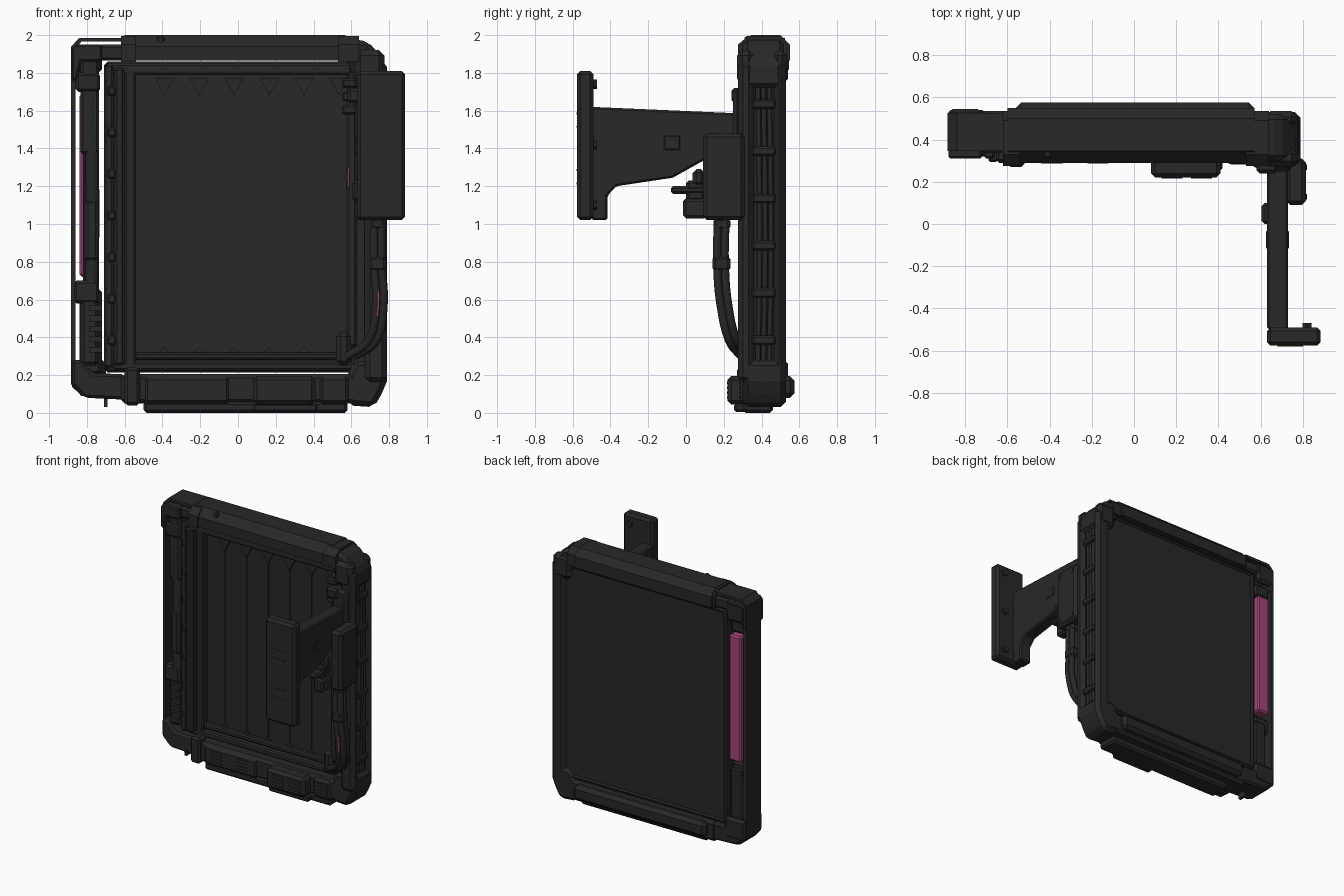
import bpy
import bmesh
from mathutils import Vector

default_cube = bpy.data.objects.get("Cube")
if default_cube:
    bpy.data.objects.remove(default_cube, do_unlink=True)


def make_material(name, red, green, blue):
    material = bpy.data.materials.new(name)
    material.use_nodes = True
    colour = (red, green, blue, 1)
    material.diffuse_color = colour
    material.node_tree.nodes["Principled BSDF"].inputs["Base Color"].default_value = colour
    return material


CHARCOAL = make_material("charcoal", .021, .021, .021)
PINK = make_material("magenta", .36, .06, .18)


def finish(name, mesh_builder, material, bevel=0):
    """Turn a bmesh into a named object with an optional chamfer."""
    bmesh.ops.recalc_face_normals(mesh_builder, faces=mesh_builder.faces)
    mesh = bpy.data.meshes.new(name)
    mesh_builder.to_mesh(mesh)
    mesh_builder.free()
    mesh.materials.append(material)
    part = bpy.data.objects.new(name, mesh)
    bpy.context.collection.objects.link(part)
    if bevel:
        chamfer = part.modifiers.new("chamfer", "BEVEL")
        chamfer.width = bevel
        chamfer.segments = 1
    return part


def prism(name, axis, span, outline, material=CHARCOAL, bevel=0):
    """Extrude an outline along x or y; the outline is (y, z) or (x, z)."""
    builder = bmesh.new()
    start, end = span
    place = (lambda u, v: (start, u, v)) if axis == "x" else (lambda u, v: (u, start, v))
    face = builder.faces.new([builder.verts.new(place(u, v)) for u, v in outline])
    extruded = bmesh.ops.extrude_face_region(builder, geom=[face])["geom"]
    offset = Vector((end - start, 0, 0)) if axis == "x" else Vector((0, end - start, 0))
    moved = [item for item in extruded if isinstance(item, bmesh.types.BMVert)]
    bmesh.ops.translate(builder, verts=moved, vec=offset)
    return finish(name, builder, material, bevel)


def box(name, x, y, z, material=CHARCOAL, bevel=0):
    outline = [(x[0], z[0]), (x[1], z[0]), (x[1], z[1]), (x[0], z[1])]
    return prism(name, "y", y, outline, material, bevel)


def cable(name, points, radius, material=CHARCOAL):
    """Round tube swept along a smooth path."""
    curve = bpy.data.curves.new(name, "CURVE")
    curve.dimensions = "3D"
    curve.bevel_depth = radius
    curve.bevel_resolution = 2
    curve.resolution_u = 6
    curve.use_fill_caps = True
    spline = curve.splines.new("BEZIER")
    spline.bezier_points.add(len(points) - 1)
    for knot, position in zip(spline.bezier_points, points):
        knot.co = position
        knot.handle_left_type = knot.handle_right_type = "AUTO"
    curve.materials.append(material)
    part = bpy.data.objects.new(name, curve)
    bpy.context.collection.objects.link(part)
    return part


def bolt(name, x, y, z, axis, radius=.015, depth=.02):
    """Low hexagonal bolt head facing along the given axis."""
    builder = bmesh.new()
    bmesh.ops.create_cone(builder, cap_ends=True, segments=6, radius1=radius, radius2=radius, depth=depth)
    part = finish(name, builder, CHARCOAL)
    part.location = (x, y, z)
    part.rotation_mode = "QUATERNION"
    part.rotation_quaternion = Vector(axis).to_track_quat("Z", "Y")


# Display panel and its ribbed tray
box("screen", (-.69, .72), (.44, .505), (.225, 1.85))
box("tray_back", (-.56, .60), (.40, .44), (.23, 1.84))
box("tray_top_lip", (-.70, .60), (.34, .44), (1.79, 1.85), bevel=.01)
box("tray_bottom_lip", (-.66, .62), (.34, .44), (.225, .27), bevel=.01)
box("tray_bottom_step", (-.56, .60), (.36, .41), (.28, .32), bevel=.01)
for index in range(6):
    x = -.39 + index * .185
    box("tray_rib", (x - .003, x + .003), (.393, .41), (.33, 1.77))
    prism("tray_top_gusset", "y", (.385, .41), [(x - .05, 1.77), (x + .05, 1.77), (x, 1.68)])
    prism("tray_bottom_gusset", "y", (.39, .41), [(x - .03, .32), (x + .03, .32), (x, .35)])

# Thin bezel around the screen
for x in ((-.71, -.68), (.71, .74)):
    box("bezel_side", x, (.43, .525), (.225, 1.85), bevel=.01)
for z in ((.215, .24), (1.835, 1.86)):
    box("bezel_rail", (-.70, .73), (.43, .52), z, bevel=.01)

# Left inner frame with stepped rails
box("left_frame_outer", (-.71, -.66), (.31, .48), (.24, 1.84), bevel=.01)
box("left_frame_inner", (-.655, -.60), (.29, .44), (.25, 1.83), bevel=.015)
box("left_frame_step", (-.60, -.54), (.34, .44), (.24, 1.82), bevel=.01)
for index in range(7):
    z = .36 + index * .22
    box("left_frame_clip", (-.69, -.645), (.295, .34), (z, z + .05), bevel=.008)

# Top beam
beam = [(.29, 1.865), (.29, 1.94), (.345, 2), (.50, 2), (.55, 1.95), (.55, 1.865)]
prism("top_beam", "x", (-.60, .57), beam)
collar = [(.275, 1.86), (.275, 1.95), (.33, 1.995), (.49, 1.995), (.535, 1.95), (.535, 1.86)]
for span in ((-.62, -.54), (.53, .64)):
    prism("top_beam_collar", "x", span, collar)
box("top_beam_clamp", (-.43, -.39), (.31, .39), (1.93, 1.995), bevel=.01)

# Left handle: thin outer shell, corner blocks and the coloured grip
left_shell = [(-.883, .15), (-.83, .09), (-.76, .08), (-.76, .10), (-.82, .11), (-.86, .16),
              (-.86, 1.925), (-.83, 1.965), (-.62, 1.965), (-.62, 1.985), (-.84, 1.985), (-.883, 1.94)]
prism("handle_shell", "y", (.345, .525), left_shell)
prism("handle_top_corner", "y", (.31, .54),
      [(-.88, 1.76), (-.855, 1.76), (-.83, 1.86), (-.72, 1.86), (-.72, 1.95), (-.85, 1.95), (-.88, 1.93)], bevel=.01)
box("handle_top_bridge", (-.74, -.60), (.34, .525), (1.865, 1.95), bevel=.015)
prism("handle_bottom_corner", "y", (.32, .535),
      [(-.88, .15), (-.81, .08), (-.60, .07), (-.60, .205), (-.77, .21), (-.83, .28), (-.88, .28)], bevel=.015)
box("handle_cover_top", (-.88, -.72), (.49, .545), (1.80, 1.95), bevel=.02)
box("handle_cover_bottom", (-.84, -.72), (.46, .50), (.20, .66), bevel=.02)
box("handle_cover_foot", (-.88, -.70), (.49, .54), (.12, .28), bevel=.02)
box("handle_lower_box", (-.835, -.735), (.34, .47), (.25, .62), bevel=.02)
box("handle_lower_bracket", (-.87, -.735), (.335, .49), (.58, .70), bevel=.015)
box("handle_upper_box", (-.835, -.735), (.34, .46), (1.37, 1.88), bevel=.015)
box("handle_upper_anchor", (-.86, -.73), (.33, .50), (1.70, 1.80), bevel=.015)
box("handle_grip", (-.838, -.735), (.44, .53), (.72, 1.69), PINK, bevel=.012)
box("handle_post", (-.82, -.735), (.38, .44), (.60, 1.45), bevel=.01)
cable("handle_tube", [(-.775, .37, .6), (-.77, .37, 1.1), (-.78, .37, 1.7)], .036)
box("handle_sleeve", (-.815, -.735), (.33, .43), (.80, 1.13), bevel=.02)
for index in range(5):
    z = .32 + index * .055
    box("handle_lower_fin", (-.79, -.72), (.32, .35), (z, z + .03))

# Right side column with two rails and cables between them
box("right_column", (.60, .74), (.32, .48), (.2, 1.88), bevel=.015)
for y in ((.275, .36), (.465, .53)):
    box("right_rail", (.67, .79), y, (.16, 1.86), bevel=.028)
for index in range(3):
    y = .38 + index * .03
    cable("groove_cable", [(.755, y, .22), (.76, y + .01, .9), (.755, y, 1.8)], .014)
for index in range(6):
    z = .36 + index * .25
    box("right_rail_clip", (.72, .785), (.35, .475), (z, z + .05), bevel=.01)
box("right_front_strip", (.575, .63), (.30, .42), (.35, 1.8), bevel=.012)
cable("thin_front_cable", [(.585, .295, 1.20), (.583, .295, 1.25), (.585, .295, 1.30)], .006, PINK)
for index in range(3):
    z = 1.58 + index * .07
    box("right_front_connector", (.55, .63), (.285, .34), (z, z + .05), bevel=.01)
box("right_front_plug", (.58, .68), (.24, .34), (1.64, 1.72), bevel=.015)

# Right corner caps
prism("right_top_corner", "y", (.30, .52),
      [(.58, 1.86), (.58, 1.985), (.69, 1.965), (.78, 1.86), (.79, 1.72), (.64, 1.72)], bevel=.025)
for y in ((.27, .36), (.46, .535)):
    box("top_corner_guard", (.62, .775), y, (1.74, 1.92), bevel=.028)
prism("right_bottom_corner", "y", (.30, .53),
      [(.58, .04), (.72, .03), (.76, .10), (.79, .17), (.79, .28), (.62, .28), (.58, .2)], bevel=.028)

# Bottom beam with vent housings
box("bottom_beam", (-.62, .64), (.30, .53), (.05, .205), bevel=.02)
box("bottom_back_rail", (-.56, .57), (.50, .575), (.08, .195), bevel=.025)
box("bottom_plate", (-.50, .58), (.30, .46), (0, .06), bevel=.015)
box("bottom_plate_lip", (.08, .42), (.255, .32), (.005, .05), bevel=.01)
box("bottom_tail_block", (-.60, -.52), (.27, .36), (.04, .24), bevel=.015)
box("bottom_foot", (-.71, -.69), (.36, .42), (.03, .1))
for x, front in (((-.50, -.04), .29), ((.08, .41), .22), ((.43, .59), .285)):
    box("vent_housing", x, (front, .36), (.045, .195), bevel=.02)
for left, front in ((-.44, .29), (-.22, .29), (.13, .22), (.27, .22), (.46, .285)):
    for row in range(4):
        z = .075 + row * .026
        box("vent_slat", (left, left + .10), (front - .004, front), (z, z + .012))

# Wall arm and mounting plate
box("wall_plate", (.63, .885), (-.577, -.49), (1.02, 1.81), bevel=.018)
arm = [(-.50, 1.62), (.30, 1.585), (.30, 1.38), (.10, 1.34), (-.07, 1.245), (-.37, 1.20),
       (-.415, 1.15), (-.415, 1.02), (-.50, 1.02)]
prism("wall_arm", "x", (.63, .73), arm, bevel=.01)
box("arm_side_pad", (.625, .735), (-.12, -.03), (1.39, 1.47), bevel=.008)
box("arm_root", (.62, .75), (.25, .33), (1.36, 1.72), bevel=.02)
for z in (1.25, 1.55):
    for edge in (-.04, .03):
        box("plate_slot", (.68, .80), (-.58, -.575), (z + edge, z + edge + .01))
for z in (1.10, 1.42, 1.74):
    bolt("plate_bolt", .82, -.485, z, (0, 1, 0), .025, .03)

# Junction box with plugs
box("junction_box", (.72, .815), (.09, .31), (1.02, 1.48), bevel=.02)
box("junction_bracket", (.64, .73), (.14, .33), (1.05, 1.40), bevel=.015)
box("plug_upper", (.65, .725), (-.08, .11), (1.16, 1.20), bevel=.012)
box("plug_lower", (.65, .73), (-.015, .11), (1.03, 1.135), bevel=.015)
box("plug_link", (.605, .72), (0, .10), (1.12, 1.23), bevel=.015)
box("plug_knob", (.66, .73), (.035, .10), (1.2, 1.29), bevel=.02)
for y in (.13, .27):
    for z in (1.07, 1.43):
        bolt("junction_bolt", .81, y, z, (1, 0, 0))

# Hose bundle from the junction box down to the lower corner
route = [Vector(point) for point in
         ((.74, .19, 1.04), (.74, .185, .80), (.75, .205, .56), (.71, .25, .38), (.60, .31, .30))]
for dx in (-.02, .02):
    for dy in (-.02, .02):
        cable("hose", [point + Vector((dx, dy, 0)) for point in route], .022)
cable("hose_marker", [(.738, .16, .68), (.742, .17, .56), (.705, .215, .40)], .007, PINK)
box("hose_collar", (.695, .785), (.14, .235), (.75, .83), bevel=.015)
box("hose_gland", (.70, .78), (.145, .235), (.97, 1.03), bevel=.015)
box("hose_socket", (.52, .60), (.28, .40), (.25, .43), bevel=.025)
